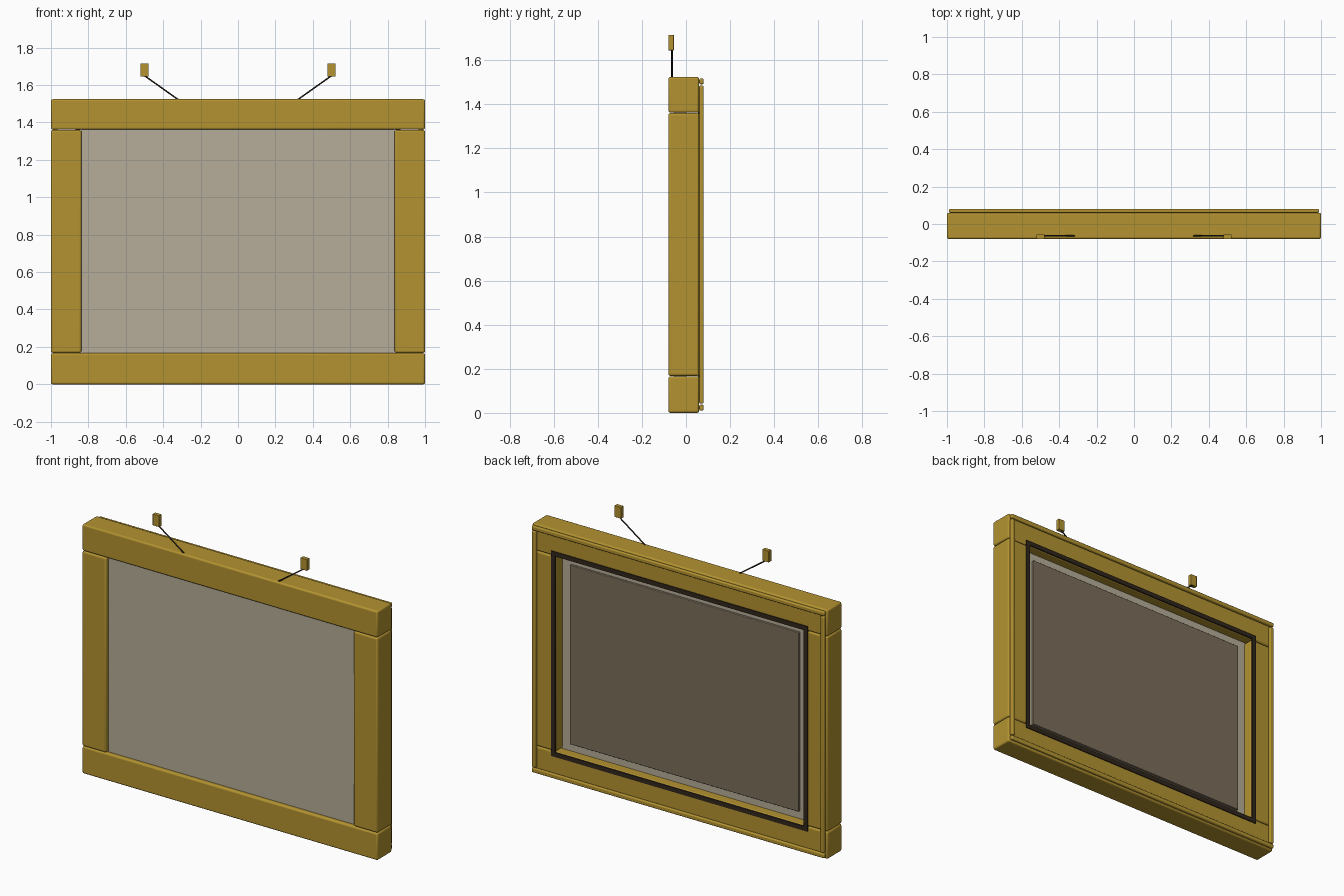
import bpy
from mathutils import Vector

if "Cube" in bpy.data.objects:
    bpy.data.objects.remove(bpy.data.objects["Cube"])


def material(name, rgb):
    m = bpy.data.materials.new(name)
    m.diffuse_color = (*rgb, 1)
    m.use_nodes = True
    m.node_tree.nodes["Principled BSDF"].inputs["Base Color"].default_value = m.diffuse_color
    return m


GOLD = material("gilded_wood", (0.45, 0.29, 0.03))
CANVAS = material("canvas", (0.47, 0.42, 0.32))
BOARD = material("backing_board", (0.20, 0.155, 0.105))
DARK = material("dark_seal", (0.03, 0.02, 0.012))


def box(name, xs, ys, zs, mat, bevel=0.0):
    """Box from (min, max) extents on each axis, with softened edges."""
    bpy.ops.mesh.primitive_cube_add(size=1)
    ob = bpy.context.object
    ob.name = name
    ext = (xs, ys, zs)
    mid = Vector([(a + b) / 2 for a, b in ext])
    dim = [b - a for a, b in ext]
    for v in ob.data.vertices:
        v.co = Vector([c * d for c, d in zip(v.co, dim)])
    ob.location = mid
    ob.data.materials.append(mat)
    if bevel:
        mod = ob.modifiers.new("soft_edges", "BEVEL")
        mod.width, mod.segments = bevel, 3
        bpy.ops.object.shade_smooth_by_angle()
    return ob


def sides(name, x0, x1, ys, zs, mat, bevel=0.0):
    """Left and right copies of a box."""
    box(name + "_right", (x0, x1), ys, zs, mat, bevel)
    box(name + "_left", (-x1, -x0), ys, zs, mat, bevel)


def wire(name, a, b, radius, mat):
    a, b = Vector(a), Vector(b)
    bpy.ops.mesh.primitive_cylinder_add(vertices=12, radius=radius, depth=(b - a).length,
                                        location=(a + b) / 2)
    ob = bpy.context.object
    ob.name = name
    ob.rotation_euler = (b - a).to_track_quat("Z", "Y").to_euler()
    ob.data.materials.append(mat)
    bpy.ops.object.shade_smooth_by_angle()


# Main frame: rails run full width, stiles sit between them
FY = (-0.08, 0.06)
box("top_rail", (-1, 1), FY, (1.362, 1.524), GOLD, 0.01)
box("bottom_rail", (-1, 1), FY, (0, 0.166), GOLD, 0.01)
sides("stile", 0.837, 1, FY, (0.168, 1.36), GOLD, 0.01)

# Thin trim strips around the back edge
TY = (0.06, 0.08)
box("back_trim_top", (-0.99, 0.99), TY, (1.491, 1.517), GOLD, 0.006)
box("back_trim_bottom", (-0.99, 0.99), TY, (0.01, 0.037), GOLD, 0.006)
sides("back_trim_side", 0.964, 0.99, TY, (0.042, 1.486), GOLD, 0.006)

# Dark seal around the opening at the back
SY = (0.055, 0.066)
box("seal_top", (-0.868, 0.868), SY, (1.364, 1.391), DARK)
box("seal_bottom", (-0.868, 0.868), SY, (0.137, 0.164), DARK)
sides("seal_side", 0.841, 0.868, SY, (0.164, 1.364), DARK)

# Picture panel and its smaller backing board
box("picture_panel", (-0.838, 0.838), (-0.055, 0.0), (0.165, 1.363), CANVAS)
box("backing_board", (-0.775, 0.775), (0.0, 0.018), (0.215, 1.31), BOARD, 0.004)

# Hanging wires and wall hooks
for side, s in (("left", -1), ("right", 1)):
    x = 0.5 * s
    box("wall_hook_" + side, (x - 0.022, x + 0.022), (-0.08, -0.055), (1.645, 1.715), GOLD, 0.002)
    wire("hanging_wire_" + side, (x, -0.064, 1.65), (0.30 * s, -0.064, 1.508), 0.004, DARK)
